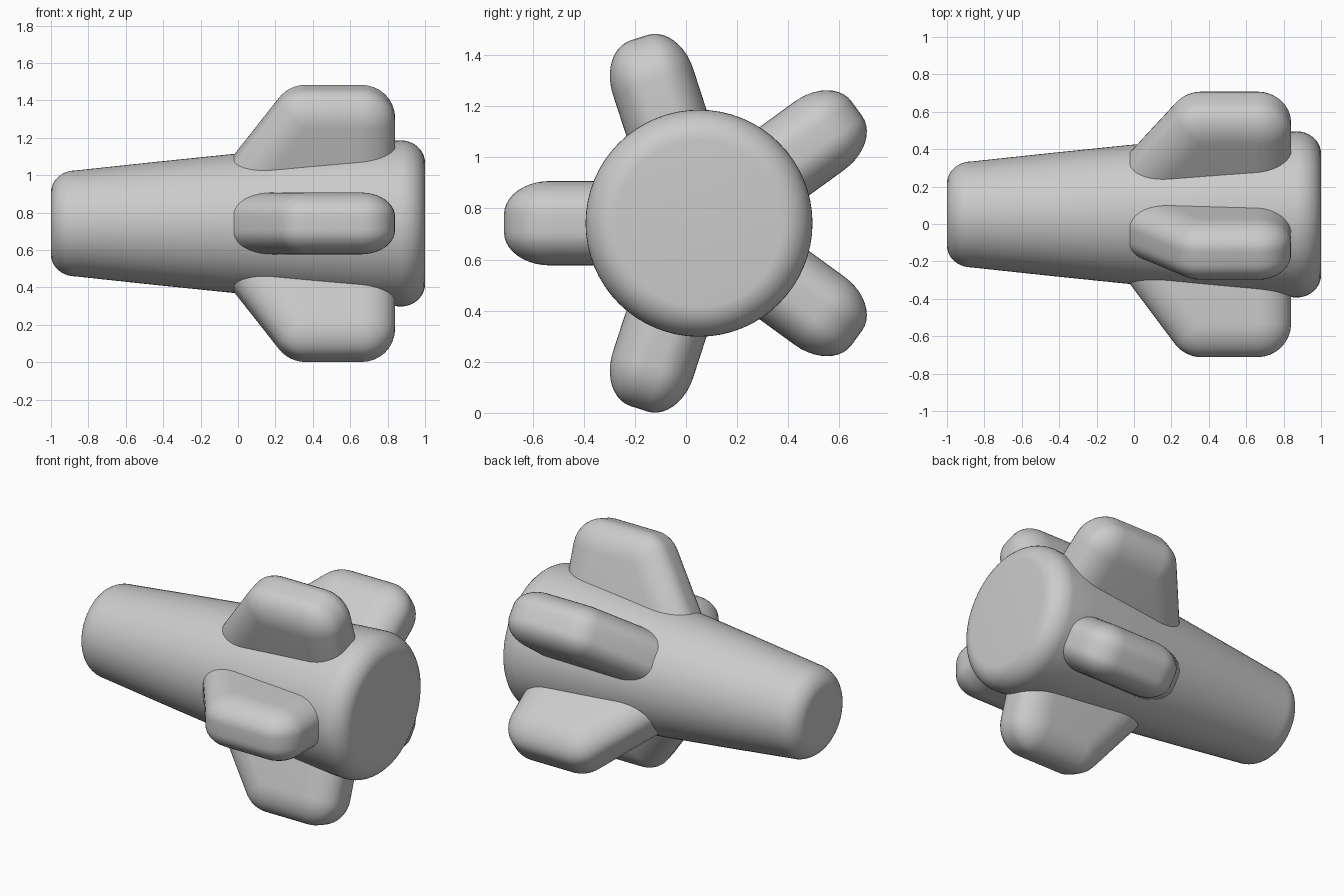
import bpy, bmesh
from math import sin, cos, pi, radians, atan2
from mathutils import Vector, Matrix

if "Cube" in bpy.data.objects:
    bpy.data.objects.remove(bpy.data.objects["Cube"])

AXIS = Vector((0, 0.051, 0.742))   # centre line of the body, along x


def loft(name, rings):
    """Skin a list of equal-length closed rings and cap both ends."""
    bm = bmesh.new()
    loops = [[bm.verts.new(p) for p in ring] for ring in rings]
    n = len(loops[0])
    for a, b in zip(loops, loops[1:]):
        for i in range(n):
            j = (i + 1) % n
            bm.faces.new((a[i], a[j], b[j], b[i]))
    bm.faces.new(loops[0])
    bm.faces.new(loops[-1])
    bmesh.ops.recalc_face_normals(bm, faces=bm.faces)
    mesh = bpy.data.meshes.new(name)
    bm.to_mesh(mesh)
    bm.free()
    ob = bpy.data.objects.new(name, mesh)
    bpy.context.collection.objects.link(ob)
    bpy.context.view_layer.objects.active = ob
    bpy.ops.object.select_all(action='DESELECT')
    ob.select_set(True)
    bpy.ops.object.shade_smooth_by_angle(angle=radians(35))
    return ob


# Tapered body with rounded ends, as (x, radius)
STEPS = 10
profile = []
for i in range(STEPS + 1):
    t = pi / 2 * i / STEPS
    profile.append((-0.87 - 0.13 * cos(t), 0.165 + 0.118 * sin(t)))
profile += [(-0.45, 0.328), (-0.03, 0.371), (0.4, 0.409), (0.7, 0.434)]
for i in range(STEPS + 1):
    t = pi / 2 * i / STEPS
    profile.append((0.87 + 0.13 * sin(t), 0.324 + 0.12 * cos(t)))
SIDES = 64
body = loft("body", [[(x, r * cos(2 * pi * k / SIDES), r * sin(2 * pi * k / SIDES))
                      for k in range(SIDES)] for x, r in profile])
body.location = AXIS

# Fin: flat core outline (x, distance from axis), padded by a round edge
CORE = [Vector(p) for p in ((0.66, 0.2), (0.66, 0.583), (0.362, 0.583), (0.075, 0.2))]
PAD, FLAT, ROUND = 0.18, 0.035, 0.13


def padded_outline(pad):
    """Core outline grown outward, with arcs at the corners."""
    pts = []
    for i, p in enumerate(CORE):
        d_in, d_out = p - CORE[i - 1], CORE[(i + 1) % 4] - p
        a = atan2(-d_in.x, d_in.y)
        b = atan2(-d_out.x, d_out.y)
        turn = (b - a) % (2 * pi)
        for k in range(9):
            t = a + turn * k / 8
            pts.append(p + pad * Vector((cos(t), sin(t))))
    return pts


fin_rings = []
for k in range(-STEPS, STEPS + 1):
    for side in ((-1, 1) if k == 0 else (1 if k > 0 else -1,)):
        t = pi / 2 * k / STEPS
        depth = side * FLAT + ROUND * sin(t)
        pad = max(PAD * cos(t), 0.001)
        fin_rings.append([(p.x, p.y, depth) for p in padded_outline(pad)])

# Five fins evenly spaced round the body
for n in range(5):
    fin = loft(f"fin_{n + 1}", fin_rings)
    fin.matrix_world = (Matrix.Translation(AXIS)
                        @ Matrix.Rotation(radians(36 + 72 * n), 4, 'X'))
